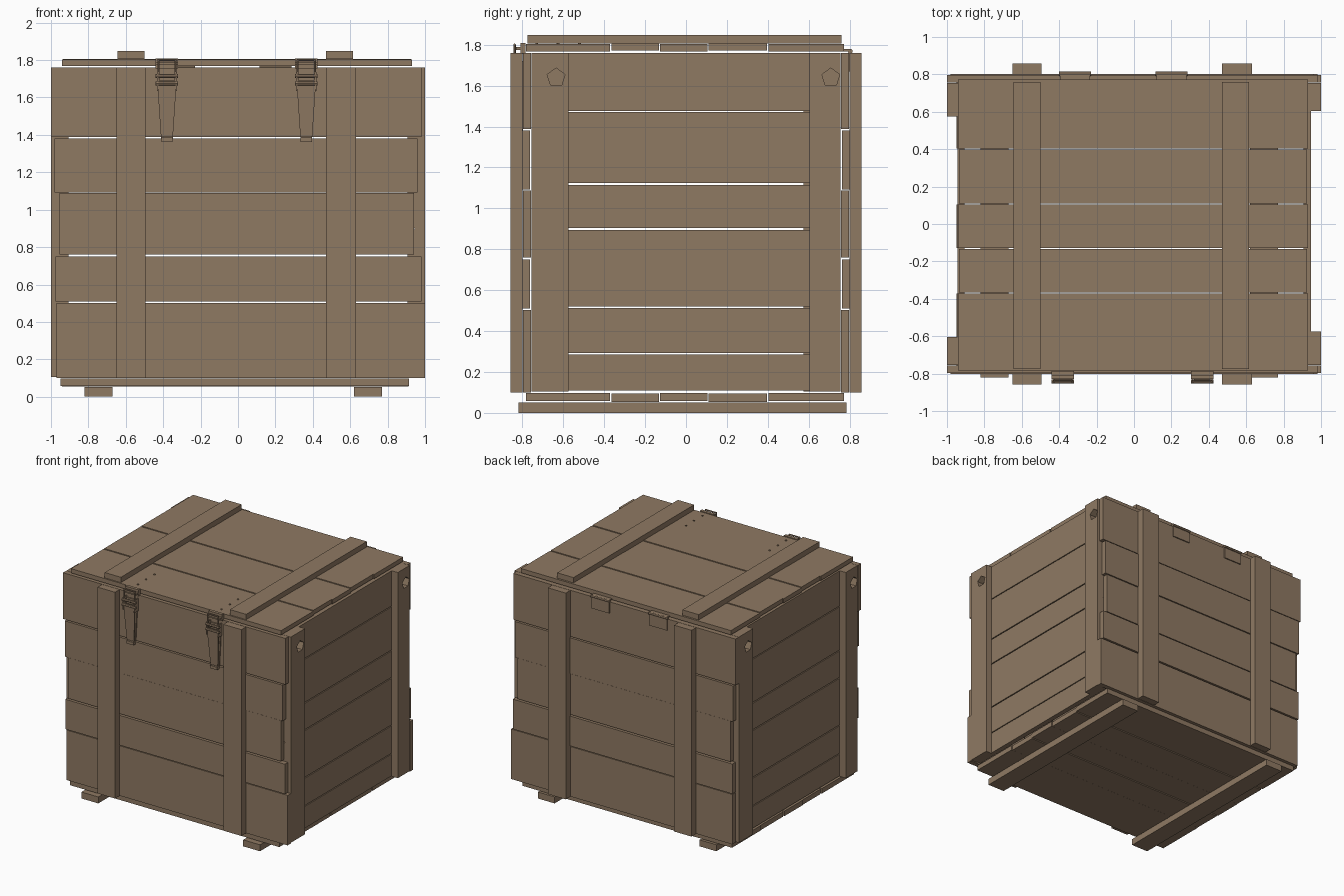
import bpy, bmesh, math
from mathutils import Matrix, Vector

if "Cube" in bpy.data.objects:
    bpy.data.objects.remove(bpy.data.objects["Cube"])

wood = bpy.data.materials.new("brown wood")
wood.diffuse_color = (0.275, 0.192, 0.124, 1)
wood.use_nodes = True
wood.node_tree.nodes["Principled BSDF"].inputs["Base Color"].default_value = wood.diffuse_color


def finish(name, bm):
    bmesh.ops.recalc_face_normals(bm, faces=bm.faces)
    me = bpy.data.meshes.new(name)
    bm.to_mesh(me)
    bm.free()
    me.materials.append(wood)
    ob = bpy.data.objects.new(name, me)
    bpy.context.collection.objects.link(ob)
    return ob


def box(name, x0, x1, y0, y1, z0, z1):
    bm = bmesh.new()
    m = Matrix.Translation(((x0 + x1) / 2, (y0 + y1) / 2, (z0 + z1) / 2))
    bmesh.ops.create_cube(bm, size=1, matrix=m @ Matrix.Diagonal((x1 - x0, y1 - y0, z1 - z0, 1)))
    return finish(name, bm)


def rod(name, a, b, r, sides=8):
    a, b = Vector(a), Vector(b)
    d = b - a
    bm = bmesh.new()
    m = Matrix.Translation((a + b) / 2) @ d.to_track_quat('Z', 'Y').to_matrix().to_4x4()
    bmesh.ops.create_cone(bm, cap_ends=True, segments=sides, radius1=r, radius2=r,
                          depth=d.length, matrix=m)
    return finish(name, bm)


def taper(name, cx, top, bottom, thick):
    """Plate tapering downward; top/bottom = (half width, y, z)."""
    bm = bmesh.new()
    rings = []
    for dy in (0, thick):
        rings.append([bm.verts.new((cx + s * h, y + dy, z))
                      for s, (h, y, z) in ((-1, top), (1, top), (1, bottom), (-1, bottom))])
    bm.faces.new(rings[0])
    bm.faces.new(rings[1])
    for i in range(4):
        j = (i + 1) % 4
        bm.faces.new((rings[0][i], rings[0][j], rings[1][j], rings[1][i]))
    return finish(name, bm)


# Front and back walls: planks of uneven length, with battens over them
rows = [(-0.97, 1.0, 0.10, 0.502), (-0.975, 0.98, 0.51, 0.75), (-0.955, 0.94, 0.76, 1.088),
        (-0.98, 0.96, 1.092, 1.38), (-1.0, 0.98, 1.388, 1.76)]
for side, s in (("front", -1), ("back", 1)):
    for i, (x0, x1, z0, z1) in enumerate(rows):
        o = 0.006 * (i % 2)
        y0, y1 = sorted((s * (0.757 + o), s * (0.797 + o)))
        box(f"{side}_plank", x0, x1, y0, y1, z0, z1)
    y0, y1 = sorted((s * 0.80, s * 0.857))
    for x0, x1 in ((-0.65, -0.495), (0.47, 0.63)):
        box(f"{side}_batten", x0, x1, y0, y1, 0.10, 1.76)

# Side walls: the left one is the right one turned half round
side_rows = [(0.11, 0.285), (0.292, 0.512), (0.52, 0.895), (0.903, 1.115), (1.123, 1.47), (1.477, 1.76)]
for side, s in (("right", 1), ("left", -1)):
    x0, x1 = sorted((s * 0.905, s * 0.945))
    for z0, z1 in side_rows:
        box(f"{side}_plank", x0, x1, -0.755, 0.755, z0, z1)
    x0, x1 = sorted((s * 0.945, s * 0.999))
    for ya, yb, hy in ((-0.755, -0.575, -0.635), (0.605, 0.755, 0.708)):
        y0, y1 = sorted((s * ya, s * yb))
        post = box(f"{side}_corner_post", x0, x1, y0, y1, 0.105, 1.76)
        # five-sided rope hole
        cut = rod("rope_hole_cutter", (s * 0.93, s * hy, 1.64), (s * 1.02, s * hy, 1.64), 0.046, 5)
        cut.hide_render = True
        cut.hide_set(True)
        mod = post.modifiers.new("rope_hole", 'BOOLEAN')
        mod.operation = 'DIFFERENCE'
        mod.solver = 'EXACT'
        mod.object = cut

# Lid and floor planks
cuts = [-0.785, -0.368, -0.13, 0.107, 0.4, 0.775]
for i in range(5):
    y0, y1 = cuts[i] + 0.003, cuts[i + 1] - 0.003
    o = 0.004 * (i % 2)
    box("lid_plank", -0.94 + o, 0.93 - o, y0, y1, 1.768 + o, 1.803 + o)
    box("floor_plank", -0.95 + 2 * o, 0.915 - o, y0, y1, 0.058 - o, 0.098 - o)

# Lid battens and skids
for x0, x1 in ((-0.645, -0.5), (0.47, 0.615)):
    box("lid_batten", x0, x1, -0.775, 0.76, 1.805, 1.848)
for x0, x1 in ((-0.82, -0.67), (0.62, 0.77)):
    box("skid", x0, x1, -0.82, 0.785, 0.0, 0.052)

# Front latches
for cx in (-0.38, 0.365):
    box("latch_catch", cx - 0.06, cx + 0.06, -0.81, -0.785, 1.755, 1.808)
    box("latch_catch_lip", cx - 0.06, cx + 0.06, -0.83, -0.81, 1.775, 1.788)
    taper("latch_base", cx, (0.05, -0.808, 1.72), (0.03, -0.808, 1.36), 0.01)
    taper("latch_lever", cx, (0.052, -0.845, 1.69), (0.032, -0.825, 1.39), 0.008)
    box("latch_foot", cx - 0.03, cx + 0.03, -0.832, -0.80, 1.362, 1.385)
    for s in (-1, 1):
        box("latch_cheek", cx + s * 0.05 - 0.004, cx + s * 0.05 + 0.004, -0.85, -0.80, 1.635, 1.735)
        rod("latch_loop_side", (cx + s * 0.046, -0.838, 1.66), (cx + s * 0.046, -0.838, 1.80), 0.006, 6)
    rod("latch_loop_top", (cx - 0.05, -0.838, 1.80), (cx + 0.05, -0.838, 1.80), 0.006, 6)
    for z in (1.675, 1.715):
        rod("latch_pin", (cx - 0.06, -0.842, z), (cx + 0.06, -0.842, z), 0.011, 8)
    # nail tips through the lid
    for y in (-0.52, -0.625, -0.73):
        rod("lid_nail", (cx, y, 1.80), (cx, y, 1.809), 0.007, 6)

# Back hinges
for cx in (-0.315, 0.2):
    rod("hinge_barrel", (cx - 0.085, 0.803, 1.768), (cx + 0.085, 0.803, 1.768), 0.012, 8)
    box("hinge_leaf", cx - 0.08, cx + 0.08, 0.797, 0.806, 1.67, 1.765)
    box("hinge_lid_leaf", cx - 0.08, cx + 0.08, 0.772, 0.80, 1.768, 1.778)
